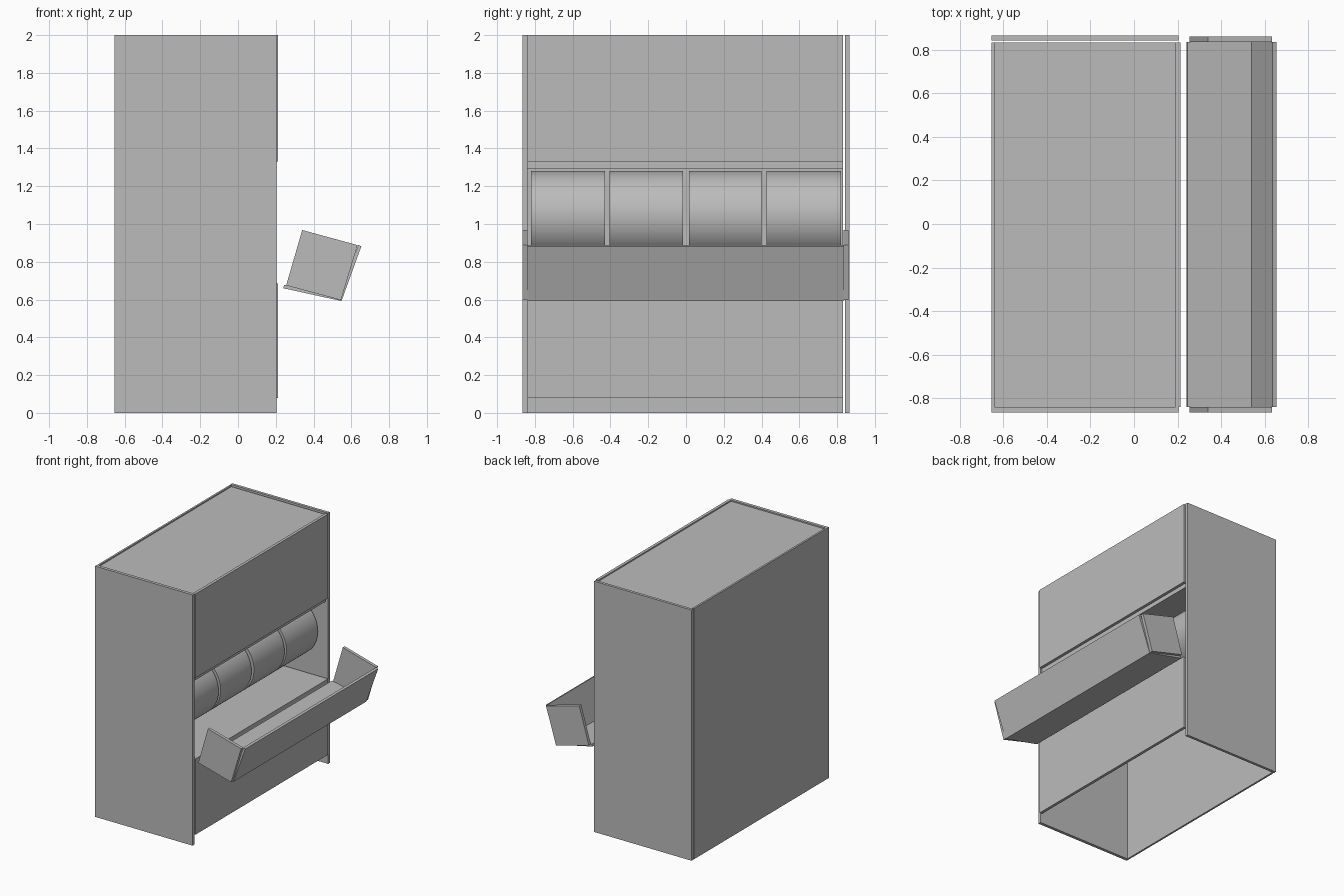
import bpy, bmesh, math
from mathutils import Matrix, Vector

cube = bpy.data.objects.get("Cube")
if cube:
    bpy.data.objects.remove(cube, do_unlink=True)

grey = bpy.data.materials.new("plain grey")
grey.use_nodes = True
grey.diffuse_color = (0.5, 0.5, 0.5, 1)
grey.node_tree.nodes["Principled BSDF"].inputs["Base Color"].default_value = (0.5, 0.5, 0.5, 1)


def finish(name, bm):
    bmesh.ops.recalc_face_normals(bm, faces=bm.faces[:])
    mesh = bpy.data.meshes.new(name)
    bm.to_mesh(mesh)
    bm.free()
    mesh.materials.append(grey)
    obj = bpy.data.objects.new(name, mesh)
    bpy.context.collection.objects.link(obj)
    return obj


def prism(name, profile, y0, y1):
    """Extrude an (x, z) profile along y."""
    bm = bmesh.new()
    face = bm.faces.new([bm.verts.new((x, y0, z)) for x, z in profile])
    out = bmesh.ops.extrude_face_region(bm, geom=[face])
    moved = [v for v in out["geom"] if isinstance(v, bmesh.types.BMVert)]
    bmesh.ops.translate(bm, verts=moved, vec=(0, y1 - y0, 0))
    return finish(name, bm)


def board(name, x0, x1, z0, z1, y0=-0.84, y1=0.832):
    return prism(name, [(x0, z0), (x1, z0), (x1, z1), (x0, z1)], y0, y1)


# Cabinet shell, open underneath
board("right_side_panel", -0.655, 0.205, 0, 2, -0.865, -0.84)
board("left_side_panel", -0.655, 0.205, 0, 2, 0.843, 0.865)
board("back_panel", -0.655, -0.64, 0, 2)
board("top_panel", -0.64, 0.19, 1.965, 1.99)
board("upper_front_panel", 0.19, 0.213, 1.33, 2)
board("lower_front_panel", 0.19, 0.213, 0.08, 0.685)

# Compartment around the drums
board("compartment_ceiling", -0.38, 0.19, 1.295, 1.33)
board("compartment_floor", -0.38, 0.19, 0.66, 0.685)
board("compartment_back", -0.40, -0.38, 0.66, 1.33)

# Row of four drums
RADIUS = 0.235
for i, (y0, y1) in enumerate([(-0.82, -0.43), (-0.405, -0.015), (0.015, 0.40), (0.425, 0.82)]):
    bm = bmesh.new()
    place = Matrix.Translation((-0.105, (y0 + y1) / 2, 1.045)) @ Matrix.Rotation(math.pi / 2, 4, 'X')
    bmesh.ops.create_cone(bm, cap_ends=True, segments=64, radius1=RADIUS, radius2=RADIUS,
                          depth=y1 - y0, matrix=place)
    drum = finish(f"drum_{i + 1}", bm)
    bpy.ops.object.select_all(action='DESELECT')
    drum.select_set(True)
    bpy.context.view_layer.objects.active = drum
    bpy.ops.object.shade_smooth_by_angle(angle=math.radians(30))

# Tilted tray hanging in front of the opening
prism("tray_floor", [(0.24, 0.66), (0.548, 0.592), (0.552, 0.61), (0.245, 0.678)], -0.84, 0.835)
prism("tray_front", [(0.548, 0.592), (0.653, 0.882), (0.636, 0.889), (0.538, 0.612)], -0.84, 0.835)
tray_end = [(0.255, 0.675), (0.545, 0.597), (0.633, 0.888), (0.34, 0.968)]
prism("tray_right_end", tray_end, -0.865, -0.84)
prism("tray_left_end", tray_end, 0.835, 0.86)
